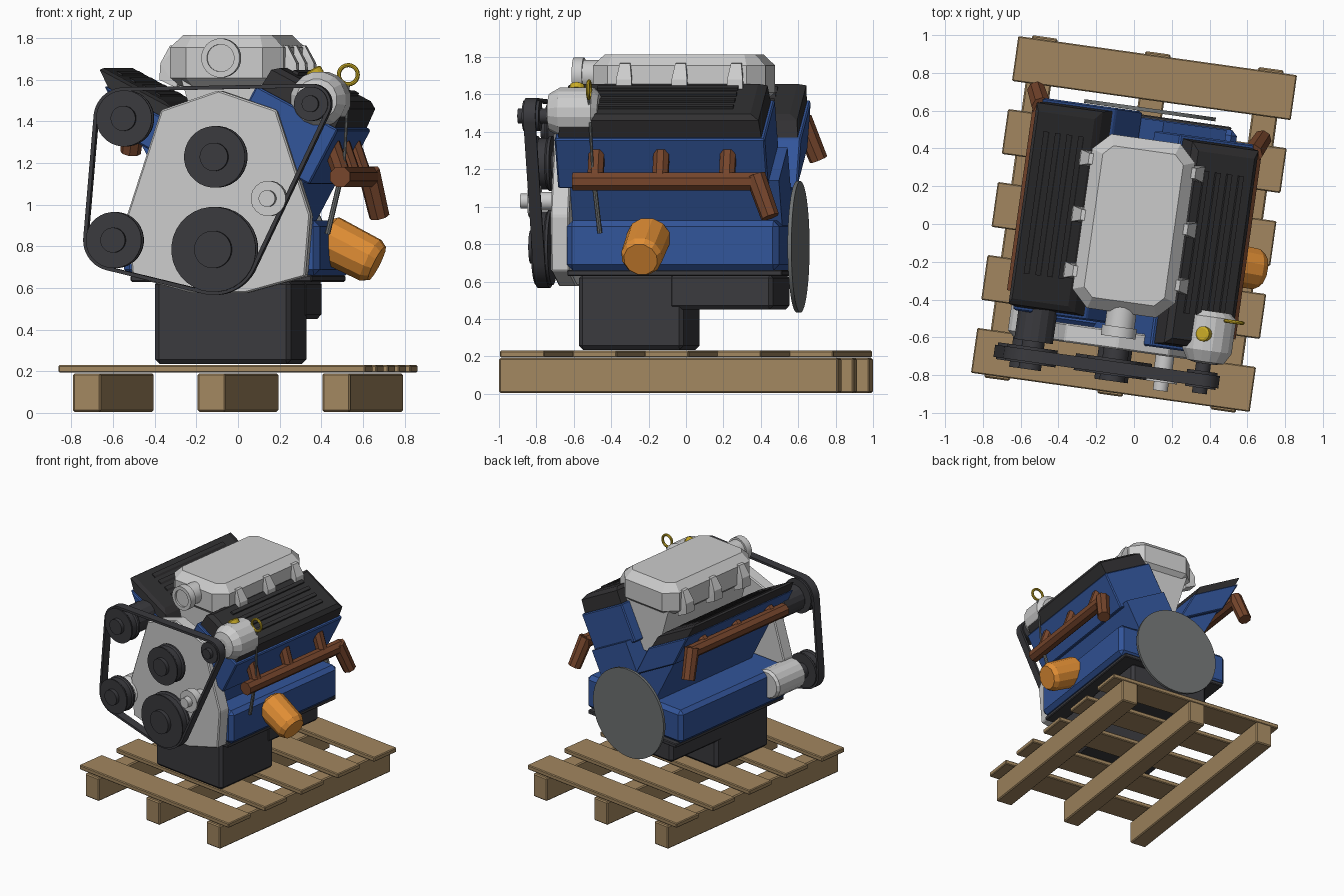
import bpy, bmesh, math
from mathutils import Vector, Matrix, geometry

if "Cube" in bpy.data.objects:
    bpy.data.objects.remove(bpy.data.objects["Cube"])

COLOURS = {
    "wood": (0.36, 0.24, 0.115), "block_blue": (0.032, 0.09, 0.32),
    "black": (0.042, 0.042, 0.048), "cover_black": (0.03, 0.029, 0.031), "light_metal": (0.6, 0.6, 0.6),
    "steel": (0.16, 0.17, 0.17), "rust_brown": (0.18, 0.06, 0.025),
    "orange": (0.75, 0.27, 0.035), "yellow": (0.6, 0.42, 0.02),
}
MATS = {}
for key, rgb in COLOURS.items():
    MATS[key] = bpy.data.materials.new(key)
    MATS[key].diffuse_color = (*rgb, 1)


def finish(name, bm, mat, smooth=False):
    bmesh.ops.recalc_face_normals(bm, faces=bm.faces)
    me = bpy.data.meshes.new(name)
    bm.to_mesh(me)
    bm.free()
    me.materials.append(MATS[mat])
    ob = bpy.data.objects.new(name, me)
    bpy.context.collection.objects.link(ob)
    if smooth:
        bpy.ops.object.select_all(action='DESELECT')
        ob.select_set(True)
        bpy.context.view_layer.objects.active = ob
        bpy.ops.object.shade_smooth_by_angle(angle=math.radians(30))
    return ob


def hull(name, pts, mat, bevel=0.0):
    """Convex solid around a few points."""
    bm = bmesh.new()
    for p in pts:
        bm.verts.new(p)
    bmesh.ops.convex_hull(bm, input=bm.verts)
    bmesh.ops.dissolve_limit(bm, angle_limit=0.01, verts=bm.verts, edges=bm.edges)
    if bevel:
        bmesh.ops.bevel(bm, geom=bm.edges[:], offset=bevel, segments=1, affect='EDGES', profile=0.5)
    return finish(name, bm, mat)


def box(name, x, y, z, mat, bevel=0.0):
    return hull(name, [(a, b, c) for a in x for b in y for c in z], mat, bevel)


def prism(name, profile, y, mat, bevel=0.0):
    return hull(name, [(a, b, c) for a, c in profile for b in y], mat, bevel)


def lathe(name, start, axis, profile, sides, mat, smooth=False):
    """Solid turned about an axis; profile is (distance, radius) pairs."""
    q = Vector(axis).to_track_quat('Z', 'Y')
    bm = bmesh.new()
    rings = []
    for d, r in profile:
        rings.append([bm.verts.new(Vector(start) + q @ Vector((
            r * math.cos(2 * math.pi * (i + .5) / sides), r * math.sin(2 * math.pi * (i + .5) / sides), d)))
            for i in range(sides)])
    for a, b in zip(rings, rings[1:]):
        for i in range(sides):
            j = (i + 1) % sides
            bm.faces.new((a[i], a[j], b[j], b[i]))
    bm.faces.new(rings[0])
    bm.faces.new(rings[-1])
    return finish(name, bm, mat, smooth)


def rod(name, p0, p1, r, sides, mat, r1=None):
    d = Vector(p1) - Vector(p0)
    return lathe(name, p0, d, [(0, r), (d.length, r1 or r)], sides, mat)


def torus(name, centre, axis, R, r, mat, n=20, m=8):
    q = Vector(axis).to_track_quat('Z', 'Y')
    bm = bmesh.new()
    g = [[bm.verts.new(Vector(centre) + q @ Vector((
        (R + r * math.cos(2 * math.pi * j / m)) * math.cos(2 * math.pi * i / n),
        (R + r * math.cos(2 * math.pi * j / m)) * math.sin(2 * math.pi * i / n),
        r * math.sin(2 * math.pi * j / m)))) for j in range(m)] for i in range(n)]
    for i in range(n):
        for j in range(m):
            k, l = (i + 1) % n, (j + 1) % m
            bm.faces.new((g[i][j], g[k][j], g[k][l], g[i][l]))
    return finish(name, bm, mat, True)


# Pallet
for i in (-1, 0, 1):
    box("pallet_runner", (i * .605 - .068, i * .605 + .068), (-.915, .915), (.005, .19), "wood", .008)
for i in range(-2, 3):
    box("pallet_slat", (-.745, .745), (i * .39 - .12, i * .39 + .12), (.193, .23), "wood", .006)

# Oil pan and crankcase
box("oil_pan_deep", (-.33, .33), (-.535, .03), (.235, .64), "black", .022)
box("oil_pan_shallow", (-.335, .335), (-.05, .515), (.45, .64), "black", .022)
box("oil_pan_flange", (-.44, .44), (-.58, .58), (.63, .662), "black", .006)
box("crankcase", (-.475, .475), (-.58, .565), (.66, .925), "block_blue", .03)
lathe("flywheel", (0, .598, .785), (0, 1, 0), [(0, .352), (.02, .352)], 48, "steel", True)

# Cylinder banks: u runs up the bank, v across it towards the outside
S, C = math.sin(math.radians(28)), math.cos(math.radians(28))
for side, label in ((1, "right"), (-1, "left")):
    def P(u, v, y, side=side):
        return (side * (u * S + v * C), y + (0 if side > 0 else .09), .76 + u * C - side * v * S)

    def bank_box(name, us, vs, ys, mat, bevel=0.0):
        return hull(label + name, [P(a, b, c) for a in us for b in vs for c in ys], mat, bevel)

    bank_box("_cylinder_bank", (.04, .53), (-.19, .19), (-.57, .56 if side > 0 else .47), "block_blue")
    bank_box("_head", (.5, .80), (-.225, .225), (-.63, .505), "block_blue", .008)
    # Rocker cover with drawn-in top and four ridges
    sections = ((.80, .205, -.61, .485), (.90, .20, -.60, .475), (.925, .17, -.57, .43))
    hull(label + "_rocker_cover", [P(u, v * k, y) for u, v, a, b in sections for k in (-1, 1) for y in (a, b)],
         "cover_black")
    for v in (-.11, -.04, .03, .10):
        bank_box("_cover_ridge", (.92, .94), (v - .014, v + .014), (-.43, .33), "cover_black")
    # Exhaust manifold
    rod(label + "_manifold_pipe", P(.598, .327, -.53), P(.598, .327, .48), .052, 8, "rust_brown")
    bend = P(.598, .327, .455)
    tail = (side * .61, bend[1] + .085, bend[2] - .19)
    rod(label + "_manifold_outlet", Vector(bend) + Vector((0, 0, .03)), tail, .055, 8, "rust_brown", .05)
    for y in (-.41, -.06, .30):
        rod(label + "_manifold_port", P(.585, .335, y), P(.71, .2, y), .045, 8, "rust_brown")

# Timing cover
half = [(0, 1.55), (.28, 1.455), (.445, .95), (.42, .655), (.13, .575)]
prism("timing_cover", [(k * x, z) for x, z in half for k in (-1, 1)], (-.67, -.57), "light_metal", .008)

# Intake: valley base, plenum, runners and throttle
prism("intake_base", [(-.22, 1.62), (.22, 1.62), (-.10, 1.22), (.10, 1.22)], (-.43, .42), "light_metal")
levels = ((1.57, .23, .42, .07), (1.61, .275, .465, .09), (1.755, .275, .465, .09), (1.815, .215, .405, .05))
plenum = []
for z, w, l, c in levels:
    for a in (-1, 1):
        for b in (-1, 1):
            plenum += [(a * w, b * (l - c) - .01, z), (a * (w - c), b * l - .01, z)]
hull("intake_plenum", plenum, "light_metal")
for a in (-1, 1):
    for y in (-.29, .01, .31):
        hull("intake_runner", [(a * x, y + k, z) for x, z, h in
             ((.23, 1.77, .028), (.285, 1.765, .028), (.33, 1.68, .042), (.335, 1.6, .042), (.25, 1.56, .042))
             for k in (-h, h)], "light_metal")
lathe("throttle_body", (0, -.42, 1.705), (0, -1, 0), [(0, .08), (.13, .08), (.13, .094), (.185, .094), (.185, .066), (.17, .066)],
      20, "light_metal", True)

# Front accessories
lathe("alternator", (.475, -.40, 1.505), (0, -1, 0),
      [(0, .10), (.03, .135), (.21, .135), (.27, .10), (.28, .05)], 16, "light_metal")
lathe("compressor", (-.47, -.36, .83), (0, -1, 0), [(0, .10), (.02, .115), (.29, .115), (.32, .08)], 16, "light_metal")
lathe("steering_pump", (-.44, -.47, 1.415), (0, -1, 0), [(0, .09), (.015, .105), (.22, .105)], 16, "black")


def pulley(name, x, z, r, hub, mat="black"):
    lathe(name, (x, -.66, z), (0, -1, 0),
          [(0, hub), (.06, hub), (.06, r), (.075, r), (.085, r * .93), (.13, r * .93), (.14, r), (.15, r),
           (.15, hub), (.18, hub)], 32, mat, True)


wheels = {"crank": (-.005, .785, .205, .09), "steering": (-.44, 1.415, .135, .06),
          "compressor": (-.49, .83, .135, .06), "alternator": (.467, 1.485, .082, .04)}
for name, w in wheels.items():
    pulley(name + "_pulley", *w)
pulley("water_pump_pulley", 0, 1.23, .148, .068)
lathe("idler_wheel", (.26, -.66, 1.03), (0, -1, 0),
      [(0, .05), (.09, .05), (.09, .085), (.15, .085), (.15, .04), (.195, .04)], 20, "light_metal", True)

# Drive belt: a taut band around the outer pulleys
loops = []
for grow in (0, .018):
    pts = [Vector((x + (r - .004 + grow) * math.cos(t * math.pi / 24), z + (r - .004 + grow) * math.sin(t * math.pi / 24)))
           for x, z, r, _ in wheels.values() for t in range(48)]
    loops.append([pts[i] for i in geometry.convex_hull_2d(pts)])
n = min(map(len, loops))
bm = bmesh.new()
ring = [[bm.verts.new((p.x, y, p.y)) for p in lp[:n]] for lp, y in
        ((loops[0], -.735), (loops[1], -.735), (loops[1], -.80), (loops[0], -.80))]
for k in range(4):
    for i in range(n):
        j = (i + 1) % n
        bm.faces.new((ring[k][i], ring[k][j], ring[(k + 1) % 4][j], ring[(k + 1) % 4][i]))
finish("drive_belt", bm, "black", True)

# Oil filter
a, b = Vector((.44, -.135, .845)), Vector((.70, -.148, .715))
lathe("oil_filter", a, b - a, [(0, .10), (.02, .118), (.25, .112), (.285, .092)], 12, "orange")

# Dipstick with ring pull, lifting ring on the alternator
rod("dipstick_tube", (.49, -.396, .86), (.575, -.424, 1.2), .013, 8, "steel")
rod("dipstick_rod", (.575, -.424, 1.2), (.597, -.44, 1.575), .008, 8, "steel")
torus("dipstick_ring", (.597, -.44, 1.625), (0, 1, 0), .046, .01, "yellow")
lathe("filler_cap", (.455, -.525, 1.62), (-.5, 0, .87), [(0, .04), (.03, .04), (.036, .03)], 16, "yellow")

# Turn the whole group slightly about the vertical
turn = Matrix.Rotation(math.radians(-8), 4, 'Z')
for ob in bpy.context.scene.objects:
    ob.data.transform(turn)

for m in bpy.data.materials:
    if m.users and not m.is_grease_pencil:
        m.use_nodes = True
        m.node_tree.nodes["Principled BSDF"].inputs["Base Color"].default_value = m.diffuse_color
